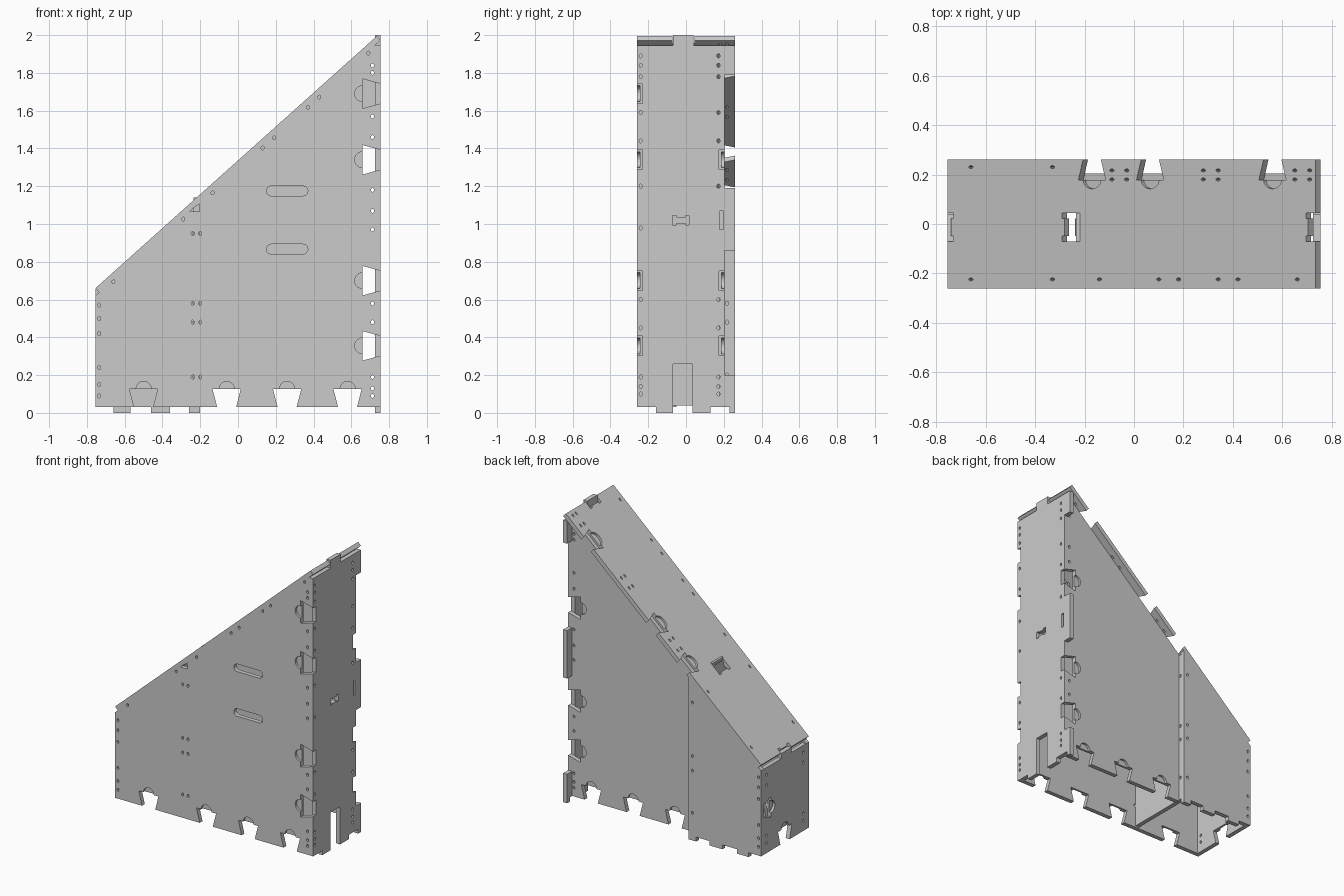
import bpy, bmesh
from math import sin, cos, pi

if "Cube" in bpy.data.objects:
    bpy.data.objects.remove(bpy.data.objects["Cube"])

T = 0.03                        # sheet thickness
SL = 0.896                      # roof slope
top = lambda x: 0.66 + (x + 0.755) * SL
under = lambda x: top(x) - 0.04

# Panel frames: (u, v) on the outer face, w = depth inwards
front = lambda u, v, w: (u, -0.26 + w, v)
back = lambda u, v, w: (u, 0.205 - w, v)
bay = lambda u, v, w: (u, 0.26 - w, v)
right = lambda u, v, w: (0.755 - w, u, v)
left = lambda u, v, w: (-0.755 + w, u, v)
divide = lambda u, v, w: (-0.205 - w, u, v)
roof = lambda u, v, w: (u + 0.667 * w, v, top(u) - 0.745 * w)


def prisms(name, items):
    """One object from a list of (frame, outline, depth0, depth1)."""
    bm = bmesh.new()
    for frame, pts, w0, w1 in items:
        a = [bm.verts.new(frame(u, v, w0)) for u, v in pts]
        b = [bm.verts.new(frame(u, v, w1)) for u, v in pts]
        bm.faces.new(a)
        bm.faces.new(b[::-1])
        n = len(pts)
        for i in range(n):
            j = (i + 1) % n
            bm.faces.new((a[j], a[i], b[i], b[j]))
    bmesh.ops.recalc_face_normals(bm, faces=bm.faces)
    me = bpy.data.meshes.new(name)
    bm.to_mesh(me)
    bm.free()
    ob = bpy.data.objects.new(name, me)
    bpy.context.collection.objects.link(ob)
    return ob


def panel(name, frame, outline, through=(), pockets=()):
    """Sheet with through cuts, then shallow pockets."""
    ob = prisms(name, [(frame, outline, 0, T)])
    bpy.context.view_layer.objects.active = ob
    for group in (through, pockets):
        if not group:
            continue
        cut = prisms("cutter", group)
        cut.hide_render = True
        m = ob.modifiers.new("cut", 'BOOLEAN')
        m.operation, m.solver, m.object = 'DIFFERENCE', 'EXACT', cut
        bpy.ops.object.modifier_apply(modifier=m.name)
        bpy.data.objects.remove(cut)
    return ob


def oval(u, v, ru=0.008, rv=0.011):
    return [(u + ru * cos(i * pi / 5), v + rv * sin(i * pi / 5)) for i in range(10)]


def holes(frame, pts, ru=0.008, rv=0.011):
    return [(frame, oval(u, v, ru, rv), -0.02, T + 0.004) for u, v in pts]


def box(u0, u1, v0, v1):
    return [(u0, v0), (u1, v0), (u1, v1), (u0, v1)]


def pill(u0, u1, v, r):
    arc = [(r * cos(a * pi / 8 - pi / 2), r * sin(a * pi / 8 - pi / 2)) for a in range(9)]
    return [(u1 - r + x, v + y) for x, y in arc] + [(u0 + r - x, v - y) for x, y in arc]


def bone(u, v, hu, hv, flare, end):
    """Slot with flared ends along v."""
    h, e = hu - flare, hv - end
    q = [(h, e), (hu, e), (hu, hv)]
    r = [(a, b) for a, b in q]
    pts = r + [(-a, b) for a, b in q[::-1]] + [(-a, -b) for a, b in q] + [(a, -b) for a, b in q[::-1]]
    return [(u + a, v + b) for a, b in pts]


def dovetails(frame, along_u, edge, inner, centres, narrow, wide, r):
    """Dovetail notches in an edge, and the half-round pocket beyond each."""
    cuts, pockets = [], []
    s = 1 if inner > edge else -1
    swap = (lambda p: p) if along_u else (lambda p: [(b, a) for a, b in p])
    for c in centres:
        shape = [(c - narrow, edge), (c + narrow, edge), (c + wide, inner), (c - wide, inner)]
        half = [(c + r * cos(i * pi / 10), inner + s * r * sin(i * pi / 10)) for i in range(11)]
        half += [(c - r, inner - s * 0.01), (c + r, inner - s * 0.01)]
        cuts.append((frame, swap(shape), -0.02, T + 0.001))
        pockets.append((frame, swap(half), -0.02, 0.016))
    return cuts, pockets


# Shared notch sets
f_side, f_side_p = dovetails(front, False, 0.78, 0.66, [1.69, 1.34, 0.7, 0.355], 0.045, 0.078, 0.042)
f_base, f_base_p = dovetails(front, True, 0.01, 0.127, [-0.5, -0.06, 0.26, 0.58], 0.045, 0.075, 0.04)
b_side, b_side_p = dovetails(back, False, 0.78, 0.66, [1.34, 0.7, 0.355], 0.045, 0.078, 0.042)
b_base, b_base_p = dovetails(back, True, 0.01, 0.127, [-0.06, 0.26, 0.58], 0.045, 0.075, 0.04)
edge_z = [1.84, 1.8, 1.57, 1.46, 1.18, 1.07, 0.97, 0.58, 0.48, 0.19, 0.13, 0.09]
edge_holes = [(0.712, z) for z in edge_z]
bay_holes = [(x, z) for x in (-0.24, -0.2) for z in (0.95, 0.58, 0.48, 0.19)]
left_holes = [(-0.735, z) for z in (0.57, 0.5, 0.42, 0.24, 0.15, 0.09)]
slope_holes = [(x, top(x) - 0.05) for x in (-0.66, -0.29, -0.135, 0.13, 0.19, 0.37, 0.43, 0.69)]

# Front wall with slanted top, grip slots and a triangular window
panel("front_wall", front,
      [(-0.755, 0.03), (0.725, 0.03), (0.725, under(0.725)), (-0.755, under(-0.755))],
      f_side + f_base + holes(front, edge_holes + bay_holes + left_holes + slope_holes)
      + [(front, pill(0.15, 0.37, z, 0.026), -0.02, T + 0.01) for z in (0.867, 1.175)]
      + [(front, [(-0.265, 1.065), (-0.205, 1.065), (-0.205, 1.105)], -0.02, T + 0.01)],
      f_side_p + f_base_p)

# Recessed rear wall
panel("rear_wall", back,
      [(-0.205, 0.03), (0.725, 0.03), (0.725, under(0.725)), (-0.205, under(-0.205))],
      b_side + b_base + holes(back, edge_holes), b_side_p + b_base_p)

# Rear wall of the low bay, standing on small feet
panel("bay_rear_wall", bay,
      [(-0.755, 0.03), (-0.66, 0.03), (-0.66, 0), (-0.57, 0), (-0.57, 0.03), (-0.46, 0.03),
       (-0.46, 0), (-0.36, 0), (-0.36, 0.03), (-0.26, 0.03), (-0.26, 0), (-0.2, 0),
       (-0.2, under(-0.2)), (-0.755, under(-0.755))],
      holes(bay, left_holes + [(-0.23, z) for z in (0.95, 0.58, 0.48, 0.19)]))

# Tall end wall with rear tabs, feet and a base slot
r_z = [1.89, 1.84, 1.78, 1.59, 1.44, 1.2, 0.98, 0.6, 0.45, 0.19, 0.14, 0.1]
panel("tall_end_wall", right,
      [(-0.26, 0.03), (-0.16, 0.03), (-0.16, 0), (-0.07, 0), (-0.07, 0.26), (0.035, 0.26),
       (0.035, 0), (0.13, 0), (0.13, 0.03), (0.23, 0.03), (0.23, 0), (0.26, 0), (0.26, 0.2),
       (0.205, 0.2), (0.205, 0.86), (0.26, 0.86), (0.26, 1.19), (0.205, 1.19), (0.205, 1.79),
       (0.26, 1.79), (0.26, 1.945), (0.04, 1.945), (0.04, 2.0), (-0.07, 2.0), (-0.07, 1.945),
       (-0.26, 1.945)],
      f_side + b_side + holes(right, [(-0.24, z) for z in r_z] + [(0.172, z) for z in r_z if z != 0.98])
      + [(right, [(b, a) for a, b in bone(1.02, -0.027, 0.024, 0.044, 0.009, 0.02)][::-1], -0.02, T + 0.01),
         (right, box(0.178, 0.198, 0.97, 1.07), -0.02, T + 0.01)])

# Short end wall
l_base, l_base_p = dovetails(left, True, 0.01, 0.127, [0.0], 0.045, 0.075, 0.04)
l_side, l_side_p = dovetails(left, False, 0.235, 0.15, [0.33], 0.045, 0.07, 0.04)
panel("short_end_wall", left,
      [(-0.23, 0.03), (0.23, 0.03), (0.23, 0.62), (0.04, 0.62), (0.04, 0.655),
       (-0.07, 0.655), (-0.07, 0.62), (-0.23, 0.62)],
      l_base + l_side + holes(left, [(y, z) for y in (-0.2, 0.2) for z in (0.1, 0.15, 0.5, 0.57)]),
      l_base_p + l_side_p)

# Inner divider
panel("divider", divide,
      [(-0.23, 0.04), (0.23, 0.04), (0.23, 1.105), (0.045, 1.105), (0.045, 1.14),
       (-0.07, 1.14), (-0.07, 1.105), (-0.23, 1.105)],
      holes(divide, [(0.217, z) for z in (0.95, 0.58, 0.48, 0.2)]))

# Slanted roof with rear notches and bone slots
t_cut, t_pock = dovetails(roof, True, 0.27, 0.178, [-0.17, 0.065, 0.56], 0.034, 0.055, 0.036)
roof_holes = [(-0.66, 0.23), (-0.33, 0.23)]
roof_holes += [(x, y) for x in (-0.09, -0.03, 0.28, 0.34, 0.65, 0.71) for y in (0.18, 0.217)]
roof_holes += [(x, -0.224) for x in (-0.66, -0.33, -0.14, 0.1, 0.18, 0.34, 0.42, 0.66)]
panel("roof", roof, box(-0.755, 0.735, -0.26, 0.26),
      t_cut + holes(roof, roof_holes, 0.009, 0.006)
      + [(roof, bone(u, -0.013, h, 0.058, 0.009, 0.022), -0.02, T + 0.01)
         for u, h in ((-0.26, 0.031), (-0.765, 0.034), (0.735, 0.04))],
      t_pock)
